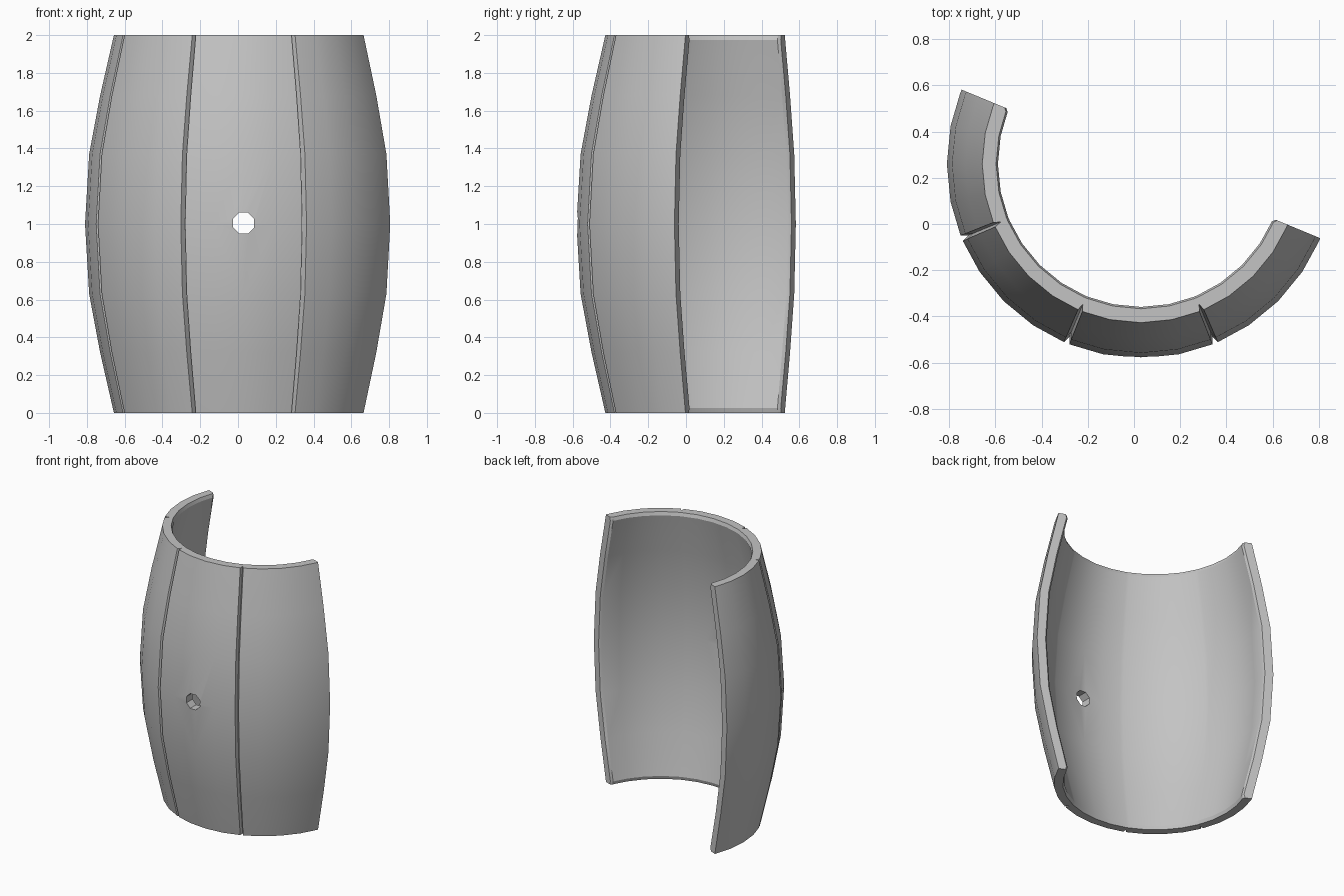
import bpy
import bmesh
from math import radians, cos, sin, pi

cube = bpy.data.objects.get("Cube")
if cube:
    bpy.data.objects.remove(cube, do_unlink=True)

CX, CY = 0.03, 0.26          # axis of the barrel
THICK = 0.072
CHAMFER = 0.012
START, PANELS, STEP = 157.5, 4, 11.25

grey = bpy.data.materials.new("mid grey")
grey.use_nodes = True
colour = (0.55, 0.55, 0.55, 1)
grey.diffuse_color = colour
grey.node_tree.nodes["Principled BSDF"].inputs["Base Color"].default_value = colour

# Bulging wall profile, mirrored about mid height
lower = [(0, 0.687), (0.32, 0.76), (0.63, 0.818)]
outer = lower + [(1, 0.84)] + [(2 - z, r) for z, r in reversed(lower)]
inner = [(z, r - THICK) for z, r in outer]
inner[0] = (0.025, inner[0][1] + 0.004)
inner[-1] = (1.975, inner[-1][1] + 0.004)
rim = outer[0][1] - THICK + CHAMFER
inner = [(0, rim)] + inner + [(2, rim)]

# Columns around the arc: angle, groove depth, inner edge chamfer
columns = []
count = PANELS * 4
for i in range(count + 1):
    a = START + i * STEP
    if i == 0:
        columns += [(a, 0, CHAMFER), (a + 1.3, 0, 0)]
    elif i == count:
        columns += [(a - 1.3, 0, 0), (a, 0, CHAMFER)]
    elif i % 4 == 0:
        columns += [(a - 0.85, 0, 0), (a, 0.03, 0), (a + 0.85, 0, 0)]
    else:
        columns.append((a, 0, 0))

# Curved wall with V grooves between the panels
bm = bmesh.new()
rings = []
for a, groove, chamfer in columns:
    section = [(z, r - groove) for z, r in outer]
    section += [(z, r + chamfer) for z, r in reversed(inner)]
    t = radians(a)
    rings.append([bm.verts.new((CX + r * cos(t), CY + r * sin(t), z))
                  for z, r in section])
n = len(rings[0])
for p, q in zip(rings, rings[1:]):
    for j in range(n):
        k = (j + 1) % n
        bm.faces.new((p[j], q[j], q[k], p[k]))
bm.faces.new(rings[0])
bm.faces.new(rings[-1][::-1])
bmesh.ops.recalc_face_normals(bm, faces=bm.faces)
mesh = bpy.data.meshes.new("curved_wall")
bm.to_mesh(mesh)
bm.free()
mesh.materials.append(grey)
wall = bpy.data.objects.new("curved_wall", mesh)
bpy.context.collection.objects.link(wall)

# Octagonal hole through the front panel
bpy.ops.mesh.primitive_cylinder_add(vertices=8, radius=0.06, depth=0.5,
                                    location=(CX, CY - 0.8, 1.005),
                                    rotation=(pi / 2, pi / 8, 0))
cutter = bpy.context.object
cutter.name = "hole_cutter"
cutter.rotation_mode = 'XYZ'
cutter.rotation_euler = (pi / 2, 0, 0)
for v in cutter.data.vertices:
    x, y = v.co.x, v.co.y
    v.co.x = x * cos(pi / 8) - y * sin(pi / 8)
    v.co.y = x * sin(pi / 8) + y * cos(pi / 8)
cutter.data.materials.append(grey)
cutter.hide_render = True

bpy.ops.object.select_all(action='DESELECT')
wall.select_set(True)
bpy.context.view_layer.objects.active = wall
cut = wall.modifiers.new("hole", 'BOOLEAN')
cut.operation = 'DIFFERENCE'
cut.solver = 'EXACT'
cut.object = cutter
bpy.ops.object.modifier_apply(modifier="hole")
bpy.data.objects.remove(cutter, do_unlink=True)
bpy.ops.object.shade_smooth_by_angle(angle=radians(30))
